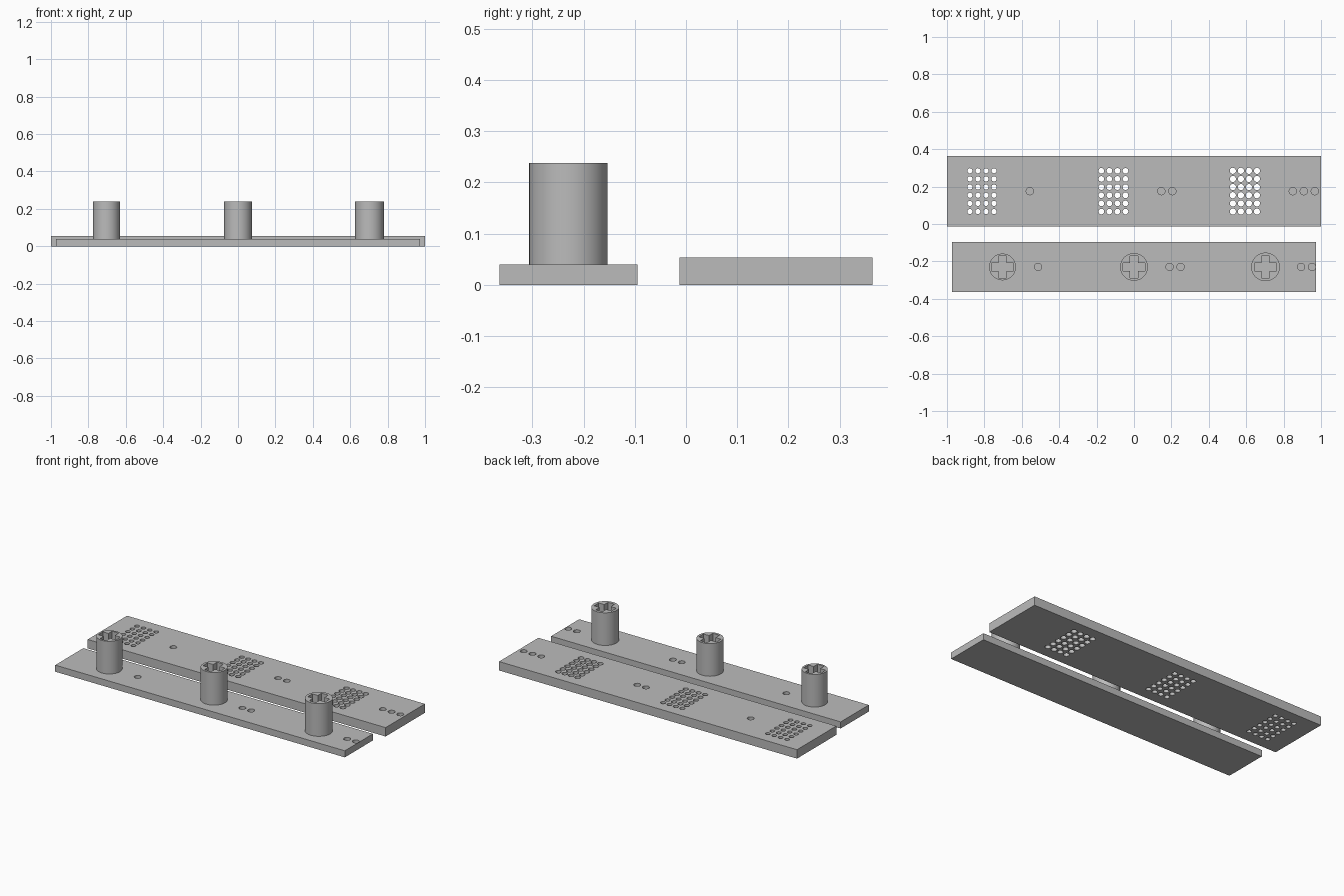
import bpy, bmesh, math
from mathutils import Matrix

cube = bpy.data.objects.get("Cube")
if cube:
    bpy.data.objects.remove(cube, do_unlink=True)

grey = bpy.data.materials.new("plain grey")
grey.use_nodes = True
COLOUR = (0.5, 0.5, 0.5, 1)
grey.diffuse_color = COLOUR
grey.node_tree.nodes["Principled BSDF"].inputs["Base Color"].default_value = COLOUR


def make_object(name, bm):
    bmesh.ops.recalc_face_normals(bm, faces=bm.faces)
    mesh = bpy.data.meshes.new(name)
    bm.to_mesh(mesh)
    bm.free()
    mesh.materials.append(grey)
    obj = bpy.data.objects.new(name, mesh)
    bpy.context.collection.objects.link(obj)
    return obj


def add_box(bm, x0, x1, y0, y1, z0, z1):
    centre = Matrix.Translation(((x0 + x1) / 2, (y0 + y1) / 2, (z0 + z1) / 2))
    size = Matrix.Diagonal((x1 - x0, y1 - y0, z1 - z0, 1))
    bmesh.ops.create_cube(bm, size=1, matrix=centre @ size)


def add_cylinder(bm, x, y, z0, z1, radius, sides):
    bmesh.ops.create_cone(bm, cap_ends=True, segments=sides, radius1=radius, radius2=radius,
                          depth=z1 - z0, matrix=Matrix.Translation((x, y, (z0 + z1) / 2)))


def add_cross(bm, x, y, z0, z1, arm, half):
    # One quarter of the outline, turned four times
    quarter = [(half, half), (half, arm), (-half, arm)]
    verts = []
    for turn in range(4):
        c, s = round(math.cos(turn * math.pi / 2)), round(math.sin(turn * math.pi / 2))
        verts += [bm.verts.new((x + c * u - s * v, y + s * u + c * v, z0)) for u, v in quarter]
    base = bm.faces.new(verts)
    top = bmesh.ops.extrude_face_region(bm, geom=[base])["geom"]
    bmesh.ops.translate(bm, vec=(0, 0, z1 - z0),
                        verts=[g for g in top if isinstance(g, bmesh.types.BMVert)])


def cut(obj, cutter_bm):
    """Subtract the cutter, keep the result and remove the cutter."""
    cutter = make_object("cutter", cutter_bm)
    cutter.hide_render = True
    mod = obj.modifiers.new("holes", "BOOLEAN")
    mod.operation, mod.solver, mod.object = "DIFFERENCE", "EXACT", cutter
    bpy.context.view_layer.update()
    graph = bpy.context.evaluated_depsgraph_get()
    result = bpy.data.meshes.new_from_object(obj.evaluated_get(graph))
    obj.modifiers.clear()
    obj.data = result
    bpy.data.objects.remove(cutter, do_unlink=True)


def smooth(obj):
    bpy.ops.object.select_all(action="DESELECT")
    obj.select_set(True)
    bpy.context.view_layer.objects.active = obj
    bpy.ops.object.shade_smooth_by_angle(angle=math.radians(30))


PITCH = 0.703       # spacing of the three stations
DOT = 0.0588        # spacing of the marker dots
BACK_Y, BACK_TOP = 0.1755, 0.054
FRONT_Y, FRONT_TOP = -0.2295, 0.04


def add_marker_dots(bm, x, y, top, count):
    for i in range(count):
        add_cylinder(bm, x + i * DOT, y, top - 0.02, top + 0.02, 0.0195, 24)


# Back plate with three grids of through holes and counting dots
bm = bmesh.new()
add_box(bm, -1, 1, -0.013, 0.364, 0, BACK_TOP)
back_plate = make_object("back_plate", bm)
bm = bmesh.new()
for station in range(3):
    centre = (station - 1) * PITCH - 0.11
    for col in range(4):
        for row in range(6):
            add_cylinder(bm, centre + (col - 1.5) * 0.043, BACK_Y + (row - 2.5) * 0.0436,
                         -0.02, BACK_TOP + 0.02, 0.0137 + station * 0.0014, 24)
    add_marker_dots(bm, centre + 0.256, BACK_Y, BACK_TOP, station + 1)
cut(back_plate, bm)
smooth(back_plate)

# Front plate with counting dots
bm = bmesh.new()
add_box(bm, -0.972, 0.972, -0.364, -0.095, 0, FRONT_TOP)
front_plate = make_object("front_plate", bm)
bm = bmesh.new()
for station in range(3):
    add_marker_dots(bm, (station - 1) * PITCH + 0.19, FRONT_Y, FRONT_TOP, station + 1)
cut(front_plate, bm)
smooth(front_plate)

# Posts with cross-shaped sockets, each a little wider than the last
for station, name in enumerate(("right_post", "middle_post", "left_post")):
    x = (station - 1) * PITCH
    bm = bmesh.new()
    add_cylinder(bm, x, FRONT_Y, FRONT_TOP - 0.01, 0.238, 0.0715 + station * 0.0025, 64)
    post = make_object(name, bm)
    bm = bmesh.new()
    add_cross(bm, x, FRONT_Y, FRONT_TOP, 0.28, 0.059, 0.022)
    cut(post, bm)
    smooth(post)
